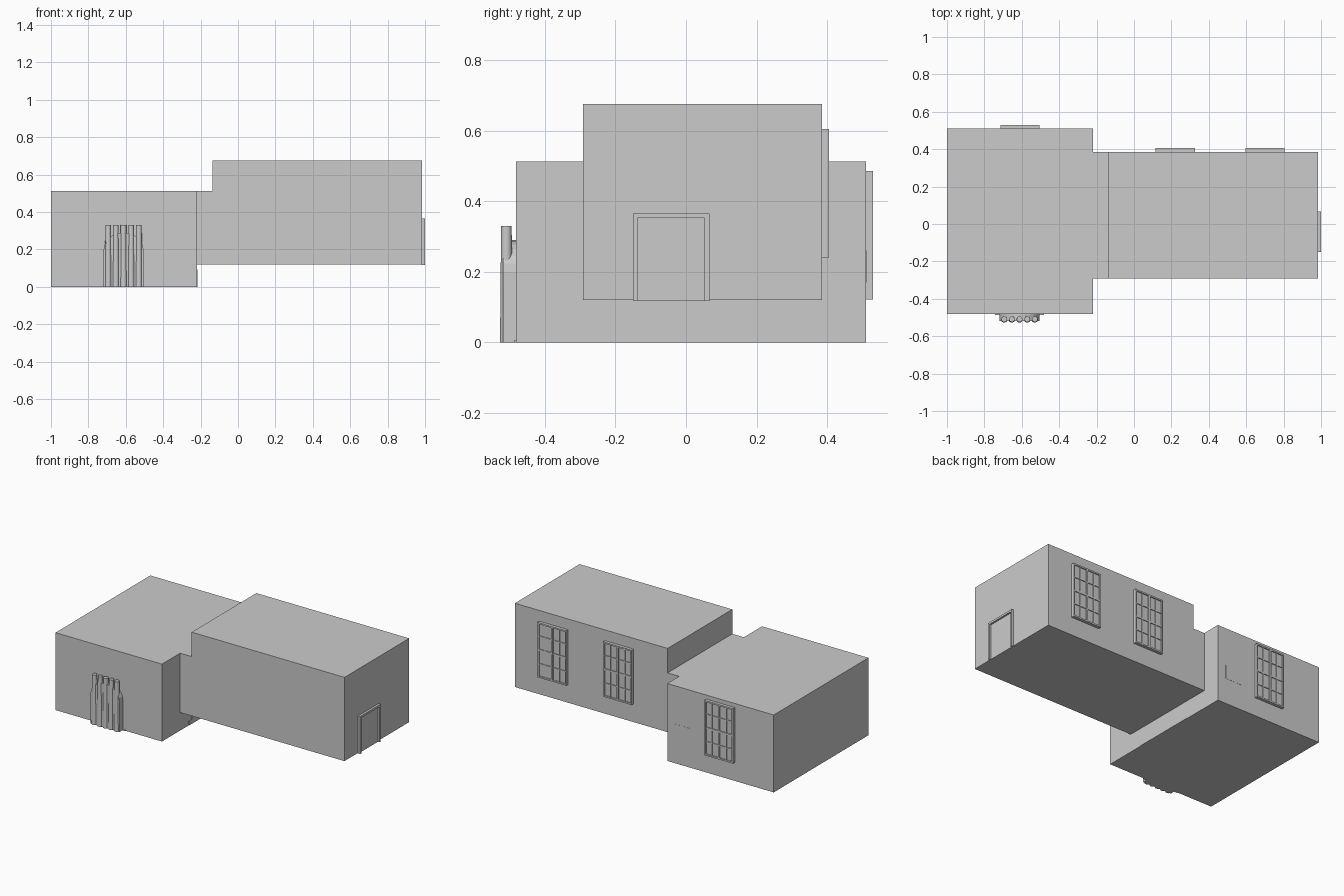
import bpy, bmesh, math

if "Cube" in bpy.data.objects:
    bpy.data.objects.remove(bpy.data.objects["Cube"])


def make_object(name, bm):
    bmesh.ops.recalc_face_normals(bm, faces=bm.faces)
    mesh = bpy.data.meshes.new(name)
    bm.to_mesh(mesh)
    bm.free()
    ob = bpy.data.objects.new(name, mesh)
    bpy.context.collection.objects.link(ob)
    return ob


def add_box(bm, x, y, z):
    verts = bmesh.ops.create_cube(bm, size=1)["verts"]
    for v in verts:
        v.co = [(a + b) / 2 + c * (b - a) for (a, b), c in zip((x, y, z), v.co)]


def boxes(name, parts):
    bm = bmesh.new()
    for p in parts:
        add_box(bm, *p)
    return make_object(name, bm)


def prism(name, points, axis, start, depth):
    """Extrude a 2D outline along x or y."""
    bm = bmesh.new()
    at = (lambda a, b: (start, a, b)) if axis == "x" else (lambda a, b: (a, start, b))
    face = bm.faces.new([bm.verts.new(at(a, b)) for a, b in points])
    new = bmesh.ops.extrude_face_region(bm, geom=[face])["geom"]
    move = (depth, 0, 0) if axis == "x" else (0, depth, 0)
    bmesh.ops.translate(bm, vec=move, verts=[g for g in new if isinstance(g, bmesh.types.BMVert)])
    return make_object(name, bm)


# Large room and the raised room with its lower connecting passage
boxes("large_room", [((-1, -0.22), (-0.482, 0.51), (0, 0.513))])
prism("raised_room",
      [(-0.22, 0.12), (0.985, 0.12), (0.985, 0.675), (-0.135, 0.675), (-0.135, 0.513), (-0.22, 0.513)],
      "y", -0.292, 0.677)

# Stepped stair end showing through the wall below the passage
prism("stair_end",
      [(-0.205, 0), (-0.205, 0.028), (-0.172, 0.028), (-0.172, 0.06), (-0.137, 0.06), (-0.137, 0.093),
       (0.158, 0.093), (0.158, 0.06), (0.195, 0.06), (0.195, 0.028), (0.228, 0.028), (0.228, 0)],
      "x", -0.25, 0.033)

# Door frame and leaf on the right end
boxes("door_frame", [
    ((0.98, 1.0), (-0.15, -0.137), (0.117, 0.365)),
    ((0.98, 1.0), (0.053, 0.066), (0.117, 0.365)),
    ((0.98, 1.0), (-0.137, 0.053), (0.352, 0.365))])
boxes("door_leaf", [((0.98, 0.988), (-0.137, 0.053), (0.117, 0.352))])


def window(name, cx, wall, z0):
    w, h, f = 0.21, 0.364, 0.01
    x0, x1, z1 = cx - w / 2, cx + w / 2, z0 + h
    front = (wall - 0.01, wall + 0.02)
    bars = (wall - 0.01, wall + 0.018)
    boxes(name + "_glass", [((x0 + f, x1 - f), (wall - 0.01, wall + 0.013), (z0 + f, z1 - f))])
    parts = [((x0, x0 + f), front, (z0, z1)), ((x1 - f, x1), front, (z0, z1)),
             ((x0 + f, x1 - f), front, (z0, z0 + f)), ((x0 + f, x1 - f), front, (z1 - f, z1)),
             ((cx - 0.006, cx + 0.006), front, (z0 + f, z1 - f))]
    # Glazing bars in four rows
    for i in (1, 2, 3):
        z, t = z0 + h * i / 4, 0.006 if i == 2 else 0.003
        parts.append(((x0 + f, x1 - f), bars, (z - t, z + t)))
    for s in (-1, 1):
        x = cx + s * w / 4
        parts.append(((x - 0.003, x + 0.003), bars, (z0 + f, z1 - f)))
    boxes(name + "_frame", parts)


# Three windows on the back walls
window("large_room_window", -0.61, 0.51, 0.122)
window("raised_room_window_inner", 0.22, 0.385, 0.24)
window("raised_room_window_outer", 0.70, 0.385, 0.24)

# Flush panel beside the large room window
boxes("wall_panel", [((-0.405, -0.28), (0.5, 0.511), (0.17, 0.26))])

# Arched pipe casing on the front wall
cx, half = -0.612, 0.106
arch = [(cx + half, 0), (cx + half, 0.2)]
for i in range(1, 12):
    a = math.pi * i / 12
    arch.append((cx + half * math.cos(a), 0.2 + 0.09 * math.sin(a)))
arch += [(cx - half, 0.2), (cx - half, 0)]
prism("pipe_casing", arch, "y", -0.518, 0.05)
boxes("casing_base", [((-0.742, -0.482), (-0.487, -0.475), (0, 0.006))])

# Five upright pipes, smooth round sides
for i in range(5):
    bm = bmesh.new()
    bmesh.ops.create_cone(bm, cap_ends=True, segments=20, radius1=0.018, radius2=0.015, depth=0.33)
    ob = make_object("pipe", bm)
    ob.location = (cx + (i - 2) * 0.041, -0.509, 0.165)
    bpy.context.view_layer.objects.active = ob
    ob.select_set(True)
    bpy.ops.object.shade_smooth_by_angle()
    ob.select_set(False)
